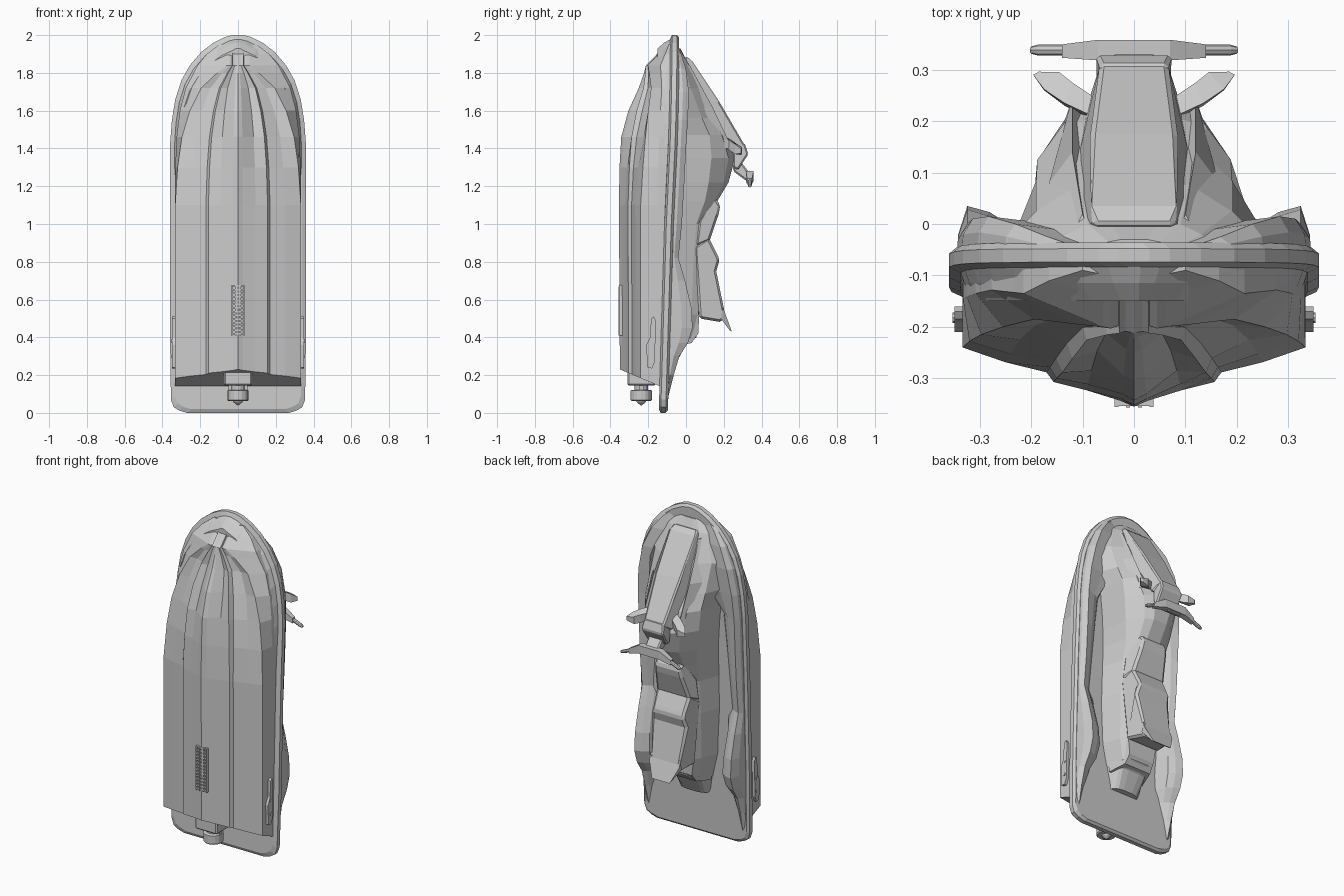
import bpy, bmesh, math
from mathutils import Vector


def finish(name, bm, bevel=0):
    bmesh.ops.remove_doubles(bm, verts=bm.verts, dist=0.0005)
    bmesh.ops.recalc_face_normals(bm, faces=bm.faces)
    me = bpy.data.meshes.new(name)
    bm.to_mesh(me)
    bm.free()
    ob = bpy.data.objects.new(name, me)
    bpy.context.collection.objects.link(ob)
    if bevel:
        mod = ob.modifiers.new("bevel", "BEVEL")
        mod.width, mod.segments, mod.limit_method = bevel, 1, "ANGLE"
    return ob


def loft(name, rings, mirror=False, bevel=0):
    """Skin closed rings of 3D points; optionally add a copy flipped in x."""
    bm = bmesh.new()
    for s in ((1, -1) if mirror else (1,)):
        vs = [[bm.verts.new((p[0] * s, p[1], p[2])) for p in r] for r in rings]
        n = len(vs[0])
        for a, b in zip(vs, vs[1:]):
            for i in range(n):
                j = (i + 1) % n
                bm.faces.new((a[i], a[j], b[j], b[i]))
        bm.faces.new(vs[0])
        bm.faces.new(vs[-1][::-1])
    return finish(name, bm, bevel)


def sym(half):
    """Complete a half section with its mirror image."""
    return half + [(-x, y, z) for x, y, z in reversed(half)]


def side_prism(name, yz, w, bevel=0, top=None):
    """Side profile widened across x; w is the half width of each point."""
    ws = w if isinstance(w, list) else [w] * len(yz)
    return loft(name, [[(s * q, y, z) for (y, z), q in zip(yz, ws)] for s in (-1, 1)], bevel=bevel)


def box(name, x, y, z, mirror=False, bevel=0):
    return loft(name, [[(x[0], y[0], k), (x[1], y[0], k), (x[1], y[1], k), (x[0], y[1], k)] for k in z],
                mirror, bevel)


def tube(name, pts, radii, n=10, mirror=False):
    rings = []
    for i, p in enumerate(pts):
        d = (Vector(pts[min(i + 1, len(pts) - 1)]) - Vector(pts[max(i - 1, 0)])).normalized()
        u = d.orthogonal().normalized() if abs(d.y) > .9 else d.cross(Vector((0, 1, 0))).normalized()
        v = d.cross(u)
        rings.append([tuple(Vector(p) + radii[i] * (math.cos(a) * u + math.sin(a) * v))
                      for a in (2 * math.pi * k / n for k in range(n))])
    return loft(name, rings, mirror)


def interp(table, t):
    for (a, p), (b, q) in zip(table, table[1:]):
        if t <= b:
            return p + (q - p) * (t - a) / (b - a)
    return table[-1][1]


# Plan outline of the boat: (height, half width)
OUT = [(0, .27), (.012, .31), (.03, .34), (.07, .355), (.4, .36), (1.0, .36), (1.42, .36), (1.55, .35),
       (1.66, .332), (1.76, .30), (1.84, .255), (1.91, .195), (1.96, .13), (1.99, .07), (2.0, .03)]
rail_y = lambda z: -.12 + .03 * z + .03 * max(0, z - 1) * (2 - z)

# Rail plate: bumper all round the waterline, also the rear platform and footwell floor
layers = []
for dy, inset in ((-.024, .022), (-.014, 0), (.012, 0), (.024, .014)):
    half = [(max(w - inset, .01), rail_y(z) + dy, 1 + (z - 1) * (1 - inset * .9)) for z, w in OUT]
    layers.append(sym(half))
loft("bumper_rail", layers)

# Lower hull: keel y, chine x/y, side x, tunnel depth at each station
HULL = [(.23, -.35, .333, -.24, .333, 0), (1.1, -.355, .333, -.24, .333, 0),
        (1.3, -.352, .32, -.228, .332, .006), (1.46, -.343, .297, -.215, .325, .022),
        (1.6, -.305, .255, -.2, .308, .03), (1.72, -.25, .195, -.185, .277, .02),
        (1.8, -.222, .11, -.195, .235, .005), (1.84, -.212, .06, -.2, .215, 0),
        (1.9, -.15, .06, -.145, .165, 0), (1.95, -.105, .05, -.1, .10, 0)]
rings = []
for i, (z, yk, cx, cy, gx, tun) in enumerate(HULL):
    at = lambda t: yk + (cy - yk) * t
    half = [(0, yk), (cx * .08, at(.1)), (cx * .28, at(.28) + tun), (cx * .47, at(.47) - .006),
            (cx * .51, at(.51) + .008 + tun * .4), (cx * .75, at(.75) + tun), (cx, cy),
            (gx, cy * .45 - .045), (gx, rail_y(z) + .005)]
    rake = .42 if i == 0 else 0
    rings.append(sym([(x, y, z - rake * (y + .35)) for x, y in half]))
loft("lower_hull", rings)

# Bow flare stepping from hull to rail
loft("bow_flare", [sym([(max(w - ins, .01), y, 1 + (z - 1) * k) for z, w in OUT if z >= 1.0])
                   for y, ins, k in ((-.15, .045, .93), (-.115, .03, .96), (-.07, .015, .985))])

# Side gunwales framing the footwells: z, top y, inner x
GUN = [(.06, -.1, .30), (.2, -.065, .28), (.3, -.035, .27), (.37, .01, .25), (.45, .035, .245), (.56, .028, .25),
       (.7, -.005, .255), (.82, -.04, .26), (1.0, -.022, .26), (1.2, -.01, .25), (1.4, .0, .235),
       (1.55, .01, .17), (1.7, .015, .12), (1.82, .0, .08), (1.9, -.025, .05), (1.96, -.05, .02)]
rings = []
for z, top, inner in GUN:
    o = interp(OUT, z) - .014
    b = rail_y(z)
    inner = min(inner, o - .05)
    rings.append([(o, b, z), (o - .004, b + (top - b) * .6, z), (o - .022, top, z),
                  (inner + (o - inner) * .35, top - .012, z), (inner, top - .035 if z < 1.5 else top, z),
                  (inner - .035, b, z)])
loft("gunwale", rings, mirror=True)

# Central body from bow to stern: z, base x, waist x/y, shoulder x/y, crown y
BODY = [(1.93, .10, .08, -.045, .05, -.035, -.03), (1.87, .18, .13, -.02, .09, .0, .0),
        (1.72, .28, .19, .025, .11, .075, .085), (1.56, .25, .19, .085, .13, .14, .16),
        (1.47, .205, .188, .125, .14, .19, .21), (1.35, .19, .18, .135, .12, .225, .26),
        (1.22, .18, .16, .12, .09, .2, .225), (1.12, .18, .14, .1, .09, .15, .165),
        (1.0, .185, .13, .055, .11, .08, .08), (.8, .185, .13, .04, .115, .075, .075),
        (.52, .165, .125, .03, .1, .065, .07), (.40, .135, .1, .02, .08, .05, .055),
        (.36, .125, .09, -.02, .075, -.005, .0), (.26, .11, .08, -.07, .06, -.06, -.055)]
loft("central_body", [sym([(b, rail_y(z), z), (wx, wy, z), (sx, sy, z), (sx * .5, c, z)])
                      for z, b, wx, wy, sx, sy, c in BODY])

# Engine hood: tapered slab rising to the steering column, with side cheeks
side_prism("hood", [(.0, 1.89), (.035, 1.86), (.175, 1.65), (.315, 1.41), (.25, 1.37), (.08, 1.62), (-.02, 1.84)],
           [.075, .09, .083, .065, .085, .125, .10], bevel=.008)
loft("hood_cheek", [[(.09, -.01, 1.85), (.115, -.01, 1.85), (.10, .02, 1.84)],
                    [(.10, .08, 1.62), (.165, .08, 1.62), (.12, .14, 1.62)],
                    [(.07, .17, 1.4), (.145, .17, 1.4), (.12, .245, 1.4)]], mirror=True)

# Steering cover and handlebar
side_prism("steering_cover", [(.31, 1.43), (.33, 1.37), (.275, 1.285), (.25, 1.3), (.25, 1.4)],
           [.065, .075, .07, .07, .075], bevel=.008)
side_prism("steering_neck", [(.25, 1.33), (.29, 1.33), (.345, 1.26), (.35, 1.22), (.31, 1.235), (.25, 1.28)],
           .045, bevel=.008)
loft("handlebar", [[(x, y - h, z), (x, y + h, z), (x, y + h, z - t), (x, y - h, z - t)]
                   for x, y, h, z, t in ((-.14, .336, .013, 1.24, .03), (-.07, .338, .02, 1.28, .05),
                                         (.07, .338, .02, 1.28, .05), (.14, .336, .013, 1.24, .03))])
tube("grip", [(.13, .338, 1.228), (.185, .338, 1.205), (.2, .338, 1.2)], [.011, .011, .007], 8, mirror=True)

# Mirrors swept out from the hood
loft("mirror", [[(.06, .20, 1.47), (.06, .235, 1.44), (.06, .225, 1.40), (.06, .19, 1.42)],
                [(.135, .235, 1.44), (.12, .275, 1.42), (.12, .27, 1.37), (.135, .23, 1.39)],
                [(.175, .262, 1.42), (.145, .295, 1.41), (.145, .293, 1.365), (.175, .26, 1.37)],
                [(.196, .29, 1.40), (.185, .296, 1.40), (.185, .296, 1.375), (.196, .29, 1.375)]], mirror=True)

# Seat: front pad, long rear pad with upturned lip
side_prism("front_seat", [(.145, 1.15), (.182, 1.1), (.172, 1.05), (.125, .91), (.05, .88), (.07, 1.02)],
           [.085, .085, .09, .11, .135, .13], bevel=.012)
side_prism("rear_seat", [(.12, .93), (.165, .84), (.178, .81), (.16, .75), (.205, .53), (.19, .48), (.07, .5),
                         (.045, .88)], [.11, .105, .105, .115, .1, .085, .115, .135], bevel=.012)
side_prism("seat_lip", [(.195, .56), (.21, .52), (.243, .43), (.232, .435), (.185, .5)],
           [.1, .1, .06, .06, .1])
side_prism("stern_step", [(.07, .52), (.065, .42), (.03, .37), (-.07, .35), (-.07, .52)],
           [.1, .085, .09, .12, .14])

# Side stabiliser fins low on the hull
loft("stabiliser_fin", [[(x, y, z) for y, z in ((-.205, .24), (-.18, .235), (-.165, .27), (-.16, .49), (-.17, .51),
                                                (-.185, .5), (-.19, .4), (-.21, .36))]
                        for x in (.325, .349)], mirror=True)
for i, z in enumerate((.3, .38)):
    tube("fin_bolt_%d" % i, [(.345, -.182, z), (.353, -.182, z)], [.01, .01], 8, mirror=True)

# Intake grate on the keel
box("grate_side", (.03, .038), (-.356, -.32), (.41, .675), mirror=True)
for i in range(14):
    z = .415 + i * .0195
    box("grate_slat_%d" % i, (-.032, .032), (-.354, -.325), (z, z + .008))
for i, x in enumerate((-.012, .012)):
    box("grate_bar_%d" % i, (x - .004, x + .004), (-.357, -.325), (.41, .67))

# Jet pump: mount block, nozzle, steering ring and tip
box("pump_mount", (-.075, .075), (-.31, -.16), (.145, .225), bevel=.008)
tube("jet_nozzle", [(0, -.237, z) for z in (.23, .19, .185, .13, .11)], [.05, .05, .04, .036, .036], 16)
tube("steering_ring", [(0, -.237, z) for z in (.122, .118, .068, .062)], [.048, .056, .056, .05], 16)
tube("nozzle_tip", [(0, -.237, z) for z in (.065, .055, .04)], [.028, .022, .003], 12)
box("ring_pivot", (.035, .05), (-.25, -.224), (.11, .18), mirror=True)
